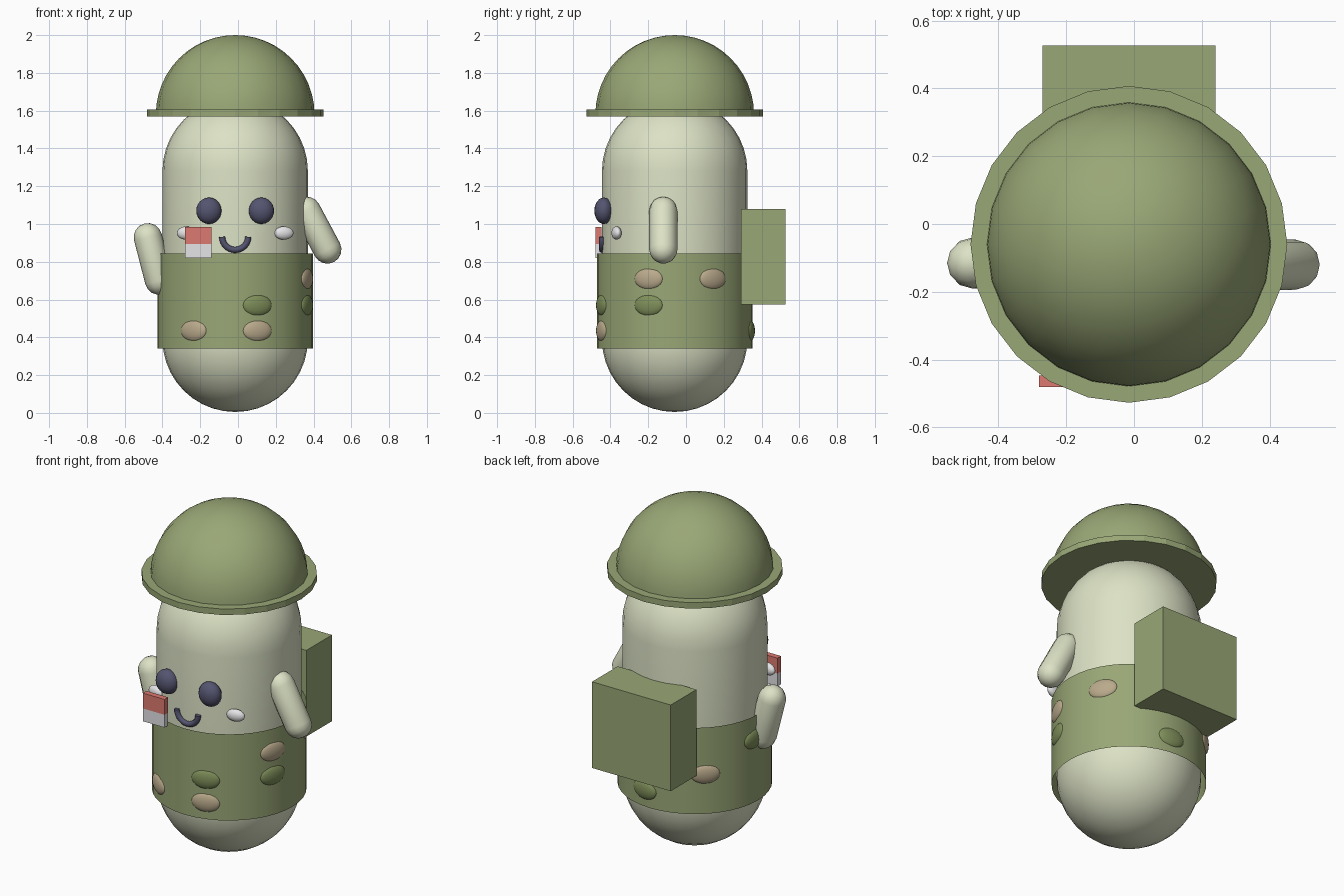
import bpy, bmesh
from math import sin, cos, pi, radians
from mathutils import Vector, Matrix

if "Cube" in bpy.data.objects:
    bpy.data.objects.remove(bpy.data.objects["Cube"])

CX, CY = -0.015, -0.06  # vertical axis of the body


def material(name, *rgb):
    lin = [((c / 255 + 0.055) / 1.055) ** 2.4 for c in rgb] + [1]
    m = bpy.data.materials.new(name)
    m.use_nodes = True
    m.diffuse_color = lin
    m.node_tree.nodes["Principled BSDF"].inputs["Base Color"].default_value = lin
    return m


PALE = material("pale green", 220, 226, 197)
OLIVE = material("olive", 153, 167, 118)
MOSS = material("moss green", 127, 143, 90)
TAN = material("tan", 186, 170, 140)
NAVY = material("dark slate", 84, 84, 112)
WHITE = material("white", 230, 230, 232)
RED = material("soft red", 222, 122, 113)


def finish(name, bm, mat, matrix, smooth=True):
    bmesh.ops.recalc_face_normals(bm, faces=bm.faces)
    mesh = bpy.data.meshes.new(name)
    bm.to_mesh(mesh)
    bm.free()
    mesh.materials.append(mat)
    ob = bpy.data.objects.new(name, mesh)
    bpy.context.collection.objects.link(ob)
    ob.matrix_world = matrix
    if smooth:
        bpy.ops.object.select_all(action='DESELECT')
        ob.select_set(True)
        bpy.context.view_layer.objects.active = ob
        bpy.ops.object.shade_smooth_by_angle(angle=radians(35))
    return ob


def lathe(name, profile, mat, matrix, sides, smooth=True):
    """Turn a (radius, z) profile around the local z axis."""
    bm = bmesh.new()
    vs = [bm.verts.new((r, 0, z)) for r, z in profile]
    es = [bm.edges.new(p) for p in zip(vs, vs[1:])]
    bmesh.ops.spin(bm, geom=vs + es, axis=(0, 0, 1), cent=(0, 0, 0),
                   steps=sides, angle=2 * pi, use_duplicate=False)
    bmesh.ops.remove_doubles(bm, verts=bm.verts, dist=1e-4)
    return finish(name, bm, mat, matrix, smooth)


def arc(radius, z, start, end, steps):
    angles = [radians(start + (end - start) * i / steps) for i in range(steps + 1)]
    return [(radius * cos(a), z + radius * sin(a)) for a in angles]


def capsule(name, low, high, radius, mat, sides, steps):
    low, high = Vector(low), Vector(high)
    axis = high - low
    turn = axis.to_track_quat('Z', 'Y').to_matrix().to_4x4()
    profile = arc(radius, 0, -90, 0, steps) + arc(radius, axis.length, 0, 90, steps)
    return lathe(name, profile, mat, Matrix.Translation(low) @ turn, sides)


def ellipsoid(name, center, size, mat, turn=0):
    bm = bmesh.new()
    bmesh.ops.create_uvsphere(bm, u_segments=20, v_segments=12, radius=1)
    m = (Matrix.Translation(center) @ Matrix.Rotation(turn, 4, 'Z')
         @ Matrix.Diagonal((*size, 1)))
    return finish(name, bm, mat, m)


def box(name, low, high, mat):
    low, high = Vector(low), Vector(high)
    bm = bmesh.new()
    bmesh.ops.create_cube(bm, size=1)
    bmesh.ops.scale(bm, vec=high - low, verts=bm.verts)
    return finish(name, bm, mat, Matrix.Translation((low + high) / 2), False)


AXIS = Matrix.Translation((CX, CY, 0))

# Body and arms
capsule("body", (CX, CY, 0.39), (CX, CY, 1.28), 0.385, PALE, 32, 10)
capsule("left_arm", (0.473, -0.12, 0.865), (0.363, -0.12, 1.07), 0.075, PALE, 12, 4)
capsule("right_arm", (-0.418, -0.115, 0.70), (-0.477, -0.115, 0.93), 0.075, PALE, 12, 4)

# Wide sleeve around the lower body
lathe("belly_band", [(0.411, 0.34), (0.411, 0.845)], OLIVE, AXIS, 40)

# Helmet with faceted brim
lathe("helmet_dome", arc(0.42, 1.58, 0, 90, 12), OLIVE, AXIS, 24)
lathe("helmet_brim", [(0, 1.57), (0.467, 1.57), (0.467, 1.605), (0, 1.605)],
      OLIVE, AXIS, 24, False)

# Backpack
box("backpack", (-0.27, 0.29, 0.575), (0.24, 0.527, 1.08), OLIVE)

# Face
for side, s in (("left", 1), ("right", -1)):
    ellipsoid(side + "_eye", (CX + s * 0.139, -0.435, 1.07), (0.067, 0.05, 0.07), NAVY)
    ellipsoid(side + "_cheek", (CX + s * 0.258, -0.368, 0.952), (0.052, 0.025, 0.035),
              WHITE, s * radians(12))

# Smile: a half ring tube
smile = bpy.data.curves.new("smile", 'CURVE')
smile.dimensions = '3D'
smile.bevel_depth = 0.016
smile.bevel_resolution = 2
smile.use_fill_caps = True
spline = smile.splines.new('POLY')
spline.points.add(16)
for p, (x, z) in zip(spline.points, arc(0.069, 0.932, 180, 360, 16)):
    p.co = (CX + x, -0.445, z, 1)
smile.materials.append(NAVY)
bpy.context.collection.objects.link(bpy.data.objects.new("smile", smile))

# Two-tone badge
box("badge_top", (-0.28, -0.48, 0.895), (-0.14, -0.447, 0.985), RED)
box("badge_bottom", (-0.28, -0.48, 0.82), (-0.14, -0.447, 0.895), WHITE)

# Camouflage spots: (angle around the body, height, colour)
SPOTS = [(237, 0.435, TAN), (-73, 0.435, TAN), (-73, 0.57, MOSS),
         (-20, 0.71, TAN), (-20, 0.57, MOSS), (30, 0.71, TAN),
         (84, 0.435, MOSS), (133, 0.57, TAN), (176, 0.71, MOSS)]
for i, (deg, z, mat) in enumerate(SPOTS):
    a = radians(deg)
    ellipsoid(f"camo_spot_{i + 1}", (CX + 0.4 * cos(a), CY + 0.4 * sin(a), z),
              (0.026, 0.08, 0.057), mat, a)
